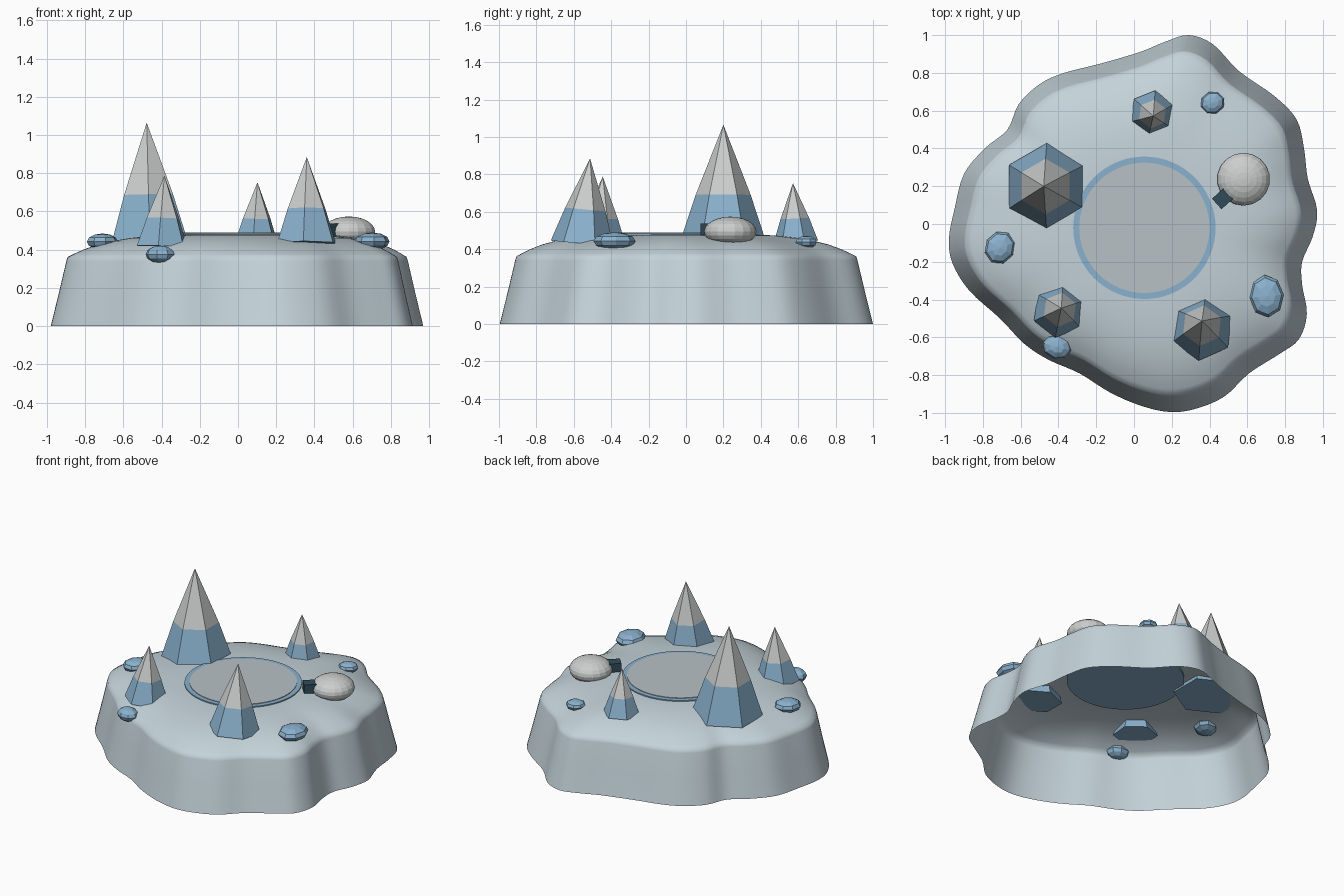
import bpy, bmesh, math
from mathutils import Vector, Matrix

if "Cube" in bpy.data.objects:
    bpy.data.objects.remove(bpy.data.objects["Cube"])


def material(name, rgb):
    m = bpy.data.materials.new(name)
    lin = [((c / 255 + 0.055) / 1.055) ** 2.4 for c in rgb]
    m.diffuse_color = (*lin, 1)
    m.use_nodes = True
    m.node_tree.nodes["Principled BSDF"].inputs["Base Color"].default_value = m.diffuse_color
    return m


ROCK = material("pale_blue_grey", (196, 211, 218))
PLAZA = material("disc_grey", (184, 193, 197))
SNOW = material("snow_grey", (203, 206, 205))
ICE = material("ice_blue", (138, 177, 205))
DARK = material("dark_teal", (48, 75, 90))


def finish(name, bm, mats, smooth=False):
    bmesh.ops.recalc_face_normals(bm, faces=bm.faces) if not smooth else None
    me = bpy.data.meshes.new(name)
    for f in bm.faces:
        f.smooth = smooth
    bm.to_mesh(me)
    bm.free()
    for m in mats:
        me.materials.append(m)
    ob = bpy.data.objects.new(name, me)
    bpy.context.collection.objects.link(ob)
    return ob


# wavy island outline, clockwise from the back
OUTLINE = [(.29, 1), (.42, .95), (.555, .81), (.74, .68), (.86, .555), (.90, .40),
           (.92, .24), (.97, .07), (.945, -.07), (.89, -.2), (.89, -.32), (.915, -.476),
           (.873, -.61), (.767, -.69), (.61, -.79), (.476, -.915), (.32, -.98),
           (.185, -.995), (.03, -.96), (-.13, -.89), (-.29, -.79), (-.45, -.72),
           (-.58, -.635), (-.71, -.50), (-.87, -.355), (-.96, -.21), (-.98, -.08),
           (-.95, .08), (-.90, .265), (-.79, .4), (-.67, .5), (-.61, .635), (-.5, .74),
           (-.37, .80), (-.185, .847), (.03, .91), (.16, .963)]


def spline(pts, steps):
    pts = [Vector(p) for p in reversed(pts)]
    n, out = len(pts), []
    for i in range(n):
        a, b, c, d = (pts[(i + k) % n] for k in (-1, 0, 1, 2))
        for s in range(steps):
            t = s / steps
            out.append(0.5 * (2 * b + (c - a) * t + (2 * a - 5 * b + 4 * c - d) * t * t
                              + (3 * b - a - 3 * c + d) * t ** 3))
    return out


# island: open-bottomed wall, rounded slope fading into a circular plateau
CENTRE = Vector((0.055, -0.02))
outer = spline(OUTLINE, 4)
rim = [p * 0.91 for p in outer]


def slope_loop(t, z):
    ring = []
    for p in rim:
        q = CENTRE + (p - CENTRE).normalized() * 0.365
        ring.append((*p.lerp(q, t), z))
    return ring


loops = [[(*p, 0) for p in outer], [(*(p * 0.955), 0.18) for p in outer],
         [(*(p * 0.917), 0.34) for p in outer]]
loops += [slope_loop(t, z) for t, z in
          ((0, .362), (.06, .379), (.14, .40), (.26, .425), (.4, .445),
           (.55, .46), (.75, .473), (1, .479))]
bm = bmesh.new()
rows = [[bm.verts.new(co) for co in lp] for lp in loops]
n = len(outer)
for lo, hi in zip(rows, rows[1:]):
    for i in range(n):
        j = (i + 1) % n
        bm.faces.new((lo[i], lo[j], hi[j], hi[i]))
bm.faces.new(rows[-1])
finish("island_base", bm, [ROCK], smooth=True)


# central plaza: blue disc showing as a ring around a grey disc
def disc(name, r, z0, z1, mat):
    bm = bmesh.new()
    bmesh.ops.create_cone(bm, cap_ends=True, segments=64, radius1=r, radius2=r, depth=z1 - z0,
                          matrix=Matrix.Translation((*CENTRE, (z0 + z1) / 2)))
    finish(name, bm, [mat])


disc("plaza_ring", 0.377, 0.462, 0.486, ICE)
disc("plaza_disc", 0.345, 0.48, 0.49, PLAZA)


# six-sided spires, ice blue below and snow grey above
def spire(name, base, apex, r, turn):
    base, apex = Vector(base), Vector(apex)
    axis = apex - base
    rot = axis.to_track_quat('Z', 'Y')
    rot = Vector((0, 0, 1)).rotation_difference(axis)
    bm = bmesh.new()

    def ring(f, s):
        return [bm.verts.new(base + axis * f + rot @ Vector(
            (r * s * math.cos(a), r * s * math.sin(a), 0)))
            for a in (math.radians(turn + 60 * k) for k in range(6))]

    low, mid = ring(0, 1), ring(0.40, 0.64)
    tip = bm.verts.new(apex)
    bm.faces.new(low[::-1])
    for i in range(6):
        j = (i + 1) % 6
        bm.faces.new((low[i], low[j], mid[j], mid[i]))
        bm.faces.new((mid[i], mid[j], tip)).material_index = 1
    finish(name, bm, [ICE, SNOW])


spire("spire_large", (-.462, .198, .44), (-.478, .2, 1.065), .23, 90)
spire("spire_front_right", (.36, -.555, .43), (.36, -.513, .885), .17, 84)
spire("spire_front_left", (-.397, -.46, .415), (-.385, -.445, .788), .143, 82)
spire("spire_back", (.095, .588, .44), (.102, .572, .753), .12, 82)


# flattened spheres: snow dome and pebbles
def ellipsoid(name, loc, size, seg, rings, turn, mat):
    bm = bmesh.new()
    bmesh.ops.create_uvsphere(bm, u_segments=seg, v_segments=rings, radius=1)
    bm.transform(Matrix.Translation(loc) @ Matrix.Rotation(math.radians(turn), 4, 'Z')
                 @ Matrix.Diagonal((*size, 1)))
    finish(name, bm, [mat])


ellipsoid("snow_dome", (.58, .237, .494), (.14, .14, .08), 18, 12, 0, SNOW)
ellipsoid("pebble_left", (-.71, -.125, .442), (.09, .08, .043), 8, 6, 60, ICE)
ellipsoid("pebble_front", (-.408, -.65, .376), (.078, .064, .045), 8, 6, -15, ICE)
ellipsoid("pebble_right", (.702, -.382, .443), (.113, .092, .047), 8, 6, 95, ICE)
ellipsoid("pebble_back", (.416, .642, .437), (.066, .06, .034), 8, 6, 20, ICE)

# dome entrance tunnel
bm = bmesh.new()
bmesh.ops.create_cube(bm, size=1)
bm.transform(Matrix.Translation((.479, .143, .505)) @ Matrix.Rotation(math.radians(42), 4, 'Z')
             @ Matrix.Diagonal((.11, .075, .062, 1)))
finish("dome_entrance", bm, [DARK])
